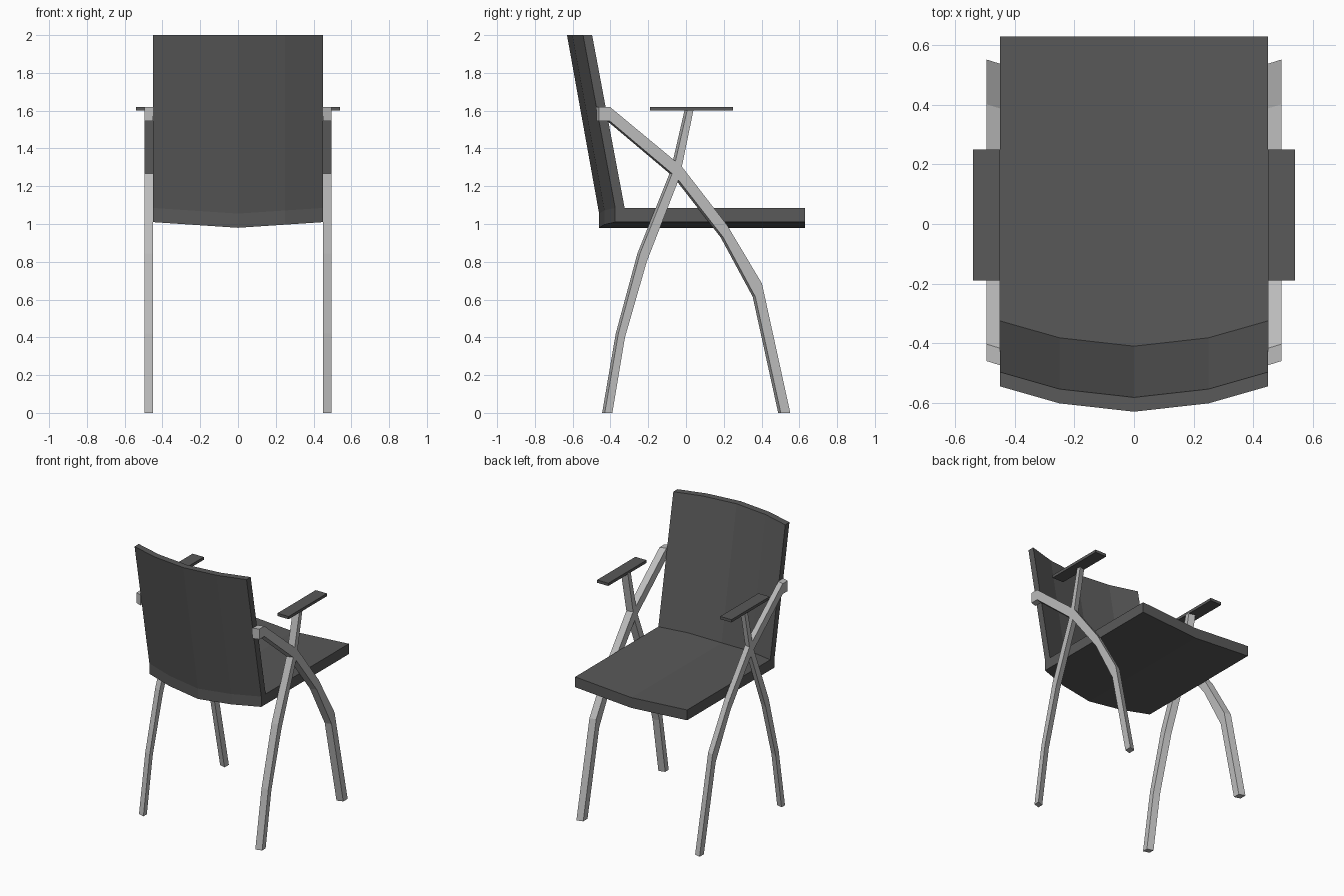
import bpy, bmesh

if "Cube" in bpy.data.objects:
    bpy.data.objects.remove(bpy.data.objects["Cube"])

def material(name, v):
    m = bpy.data.materials.new(name)
    m.diffuse_color = (v, v, v, 1)
    m.use_nodes = True
    m.node_tree.nodes["Principled BSDF"].inputs["Base Color"].default_value = m.diffuse_color
    return m

DARK = material("dark_grey", 0.1)
LIGHT = material("light_grey", 0.5)

def loft(name, rings, mat):
    """Skin a closed solid through a sequence of matching rings."""
    bm = bmesh.new()
    rv = [[bm.verts.new(p) for p in r] for r in rings]
    n = len(rv[0])
    for a, b in zip(rv, rv[1:]):
        for i in range(n):
            j = (i + 1) % n
            bm.faces.new((a[i], a[j], b[j], b[i]))
    bm.faces.new(rv[0])
    bm.faces.new(rv[-1])
    bmesh.ops.recalc_face_normals(bm, faces=bm.faces)
    me = bpy.data.meshes.new(name)
    bm.to_mesh(me)
    bm.free()
    me.materials.append(mat)
    ob = bpy.data.objects.new(name, me)
    bpy.context.collection.objects.link(ob)
    return ob

# Shared curve of seat rear and backrest: (x, outer y)
CURVE = [(-0.45, -0.375), (-0.25, -0.432), (0, -0.46), (0.25, -0.432), (0.45, -0.375)]
dip = lambda x: 0.03 * (1 - abs(x) / 0.45)

# Seat with a shallow V across its width
loft("seat", [[(x, y, 1.01 - dip(x)), (x, 0.63, 1.01 - dip(x)),
               (x, 0.63, 1.085 - dip(x)), (x, y, 1.085 - dip(x))]
              for x, y in CURVE], DARK)

# Curved, leaning backrest standing on the seat rear
loft("backrest", [[(x, y, 1.085 - dip(x)), (x, y + 0.05, 1.085 - dip(x)),
                   (x, y - 0.122, 2), (x, y - 0.17, 2)]
                  for x, y in CURVE], DARK)

# Bar outlines in side view: pairs of (y, z) for the two edges
FRONT_LEG = [((-0.467, 1.62), (-0.467, 1.545)), ((-0.41, 1.62), (-0.41, 1.545)),
             ((-0.03, 1.305), (-0.06, 1.25)), ((0.21, 0.995), (0.19, 0.93)),
             ((0.395, 0.685), (0.36, 0.615)), ((0.545, 0), (0.495, 0))]
REAR_LEG = [((0, 1.605), (0.033, 1.605)), ((-0.075, 1.28), (-0.04, 1.25)),
            ((-0.25, 0.845), (-0.215, 0.8)), ((-0.365, 0.42), (-0.33, 0.4)),
            ((-0.437, 0), (-0.397, 0))]

def bar(name, pairs, s):
    # slightly skewed: the outer face sits a little further toward +y
    rings = [[(s * 0.45, a[0] - 0.007, a[1]), (s * 0.495, a[0] + 0.007, a[1]),
              (s * 0.495, b[0] + 0.007, b[1]), (s * 0.45, b[0] - 0.007, b[1])]
             for a, b in pairs]
    loft(name, rings, LIGHT)

# Crossing legs and armrest on each side
for side, s in (("right", 1), ("left", -1)):
    bar("front_leg_" + side, FRONT_LEG, s)
    bar("rear_leg_" + side, REAR_LEG, s)
    loft("armrest_" + side,
         [[(s * x, y, z) for y, z in ((-0.19, 1.6), (0.25, 1.6), (0.25, 1.62), (-0.19, 1.62))]
          for x in (0.45, 0.54)], DARK)
